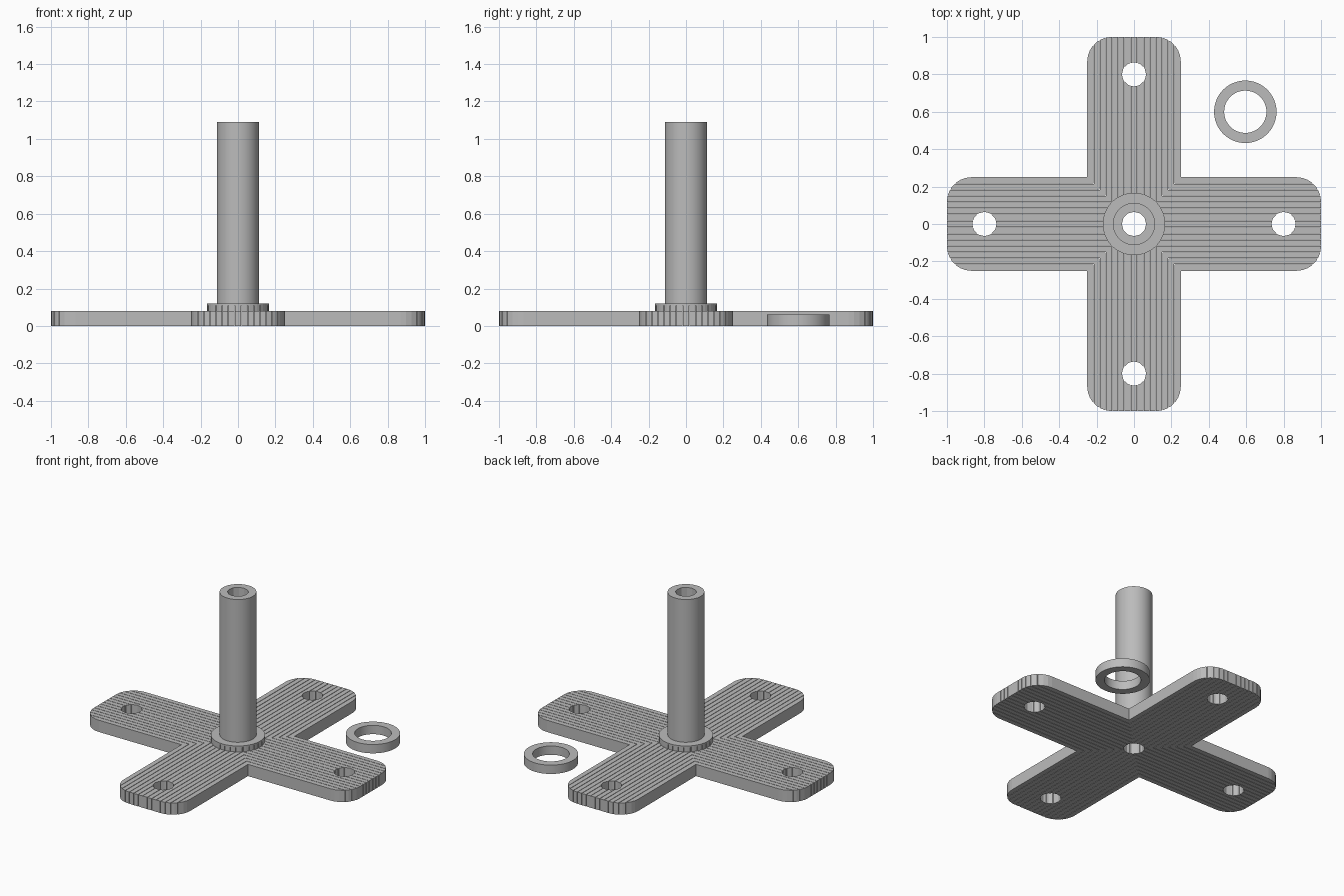
import bpy, bmesh
from math import cos, sin, pi

if "Cube" in bpy.data.objects:
    bpy.data.objects.remove(bpy.data.objects["Cube"])

grey = bpy.data.materials.new("plain grey")
grey.use_nodes = True
grey.diffuse_color = (0.5, 0.5, 0.5, 1)
grey.node_tree.nodes["Principled BSDF"].inputs["Base Color"].default_value = grey.diffuse_color

ARM, CORNER, THICK = 0.25, 0.13, 0.08
BORE, POLE, COLLAR = 0.065, 0.113, 0.167


def finish(name, bm):
    bmesh.ops.recalc_face_normals(bm, faces=bm.faces)
    mesh = bpy.data.meshes.new(name)
    bm.to_mesh(mesh)
    bm.free()
    mesh.materials.append(grey)
    obj = bpy.data.objects.new(name, mesh)
    bpy.context.collection.objects.link(obj)
    return obj


def prism(bm, outline, z0, z1):
    """Extrude a flat outline from z0 to z1."""
    face = bm.faces.new([bm.verts.new((x, y, z0)) for x, y in outline])
    out = bmesh.ops.extrude_face_region(bm, geom=[face])
    top = [v for v in out["geom"] if isinstance(v, bmesh.types.BMVert)]
    bmesh.ops.translate(bm, verts=top, vec=(0, 0, z1 - z0))


def circle(r, n, cx=0, cy=0):
    return [(cx + r * cos(2 * pi * i / n), cy + r * sin(2 * pi * i / n)) for i in range(n)]


def turn(points, quarter):
    for _ in range(quarter):
        points = [(-y, x) for x, y in points]
    return points


def tube(name, outer, inner, z0, z1, sides=48, inner_sides=48):
    """Upright ring with flat ends."""
    obj = None
    bm = bmesh.new()
    prism(bm, circle(outer, sides), z0, z1)
    obj = finish(name, bm)
    bore = bmesh.new()
    prism(bore, circle(inner, inner_sides), z0 - 0.02, z1 + 0.02)
    cut(obj, finish(name + "_bore_cutter", bore))
    return obj


def cut(obj, cutter, keep=False):
    mod = obj.modifiers.new("cut", "BOOLEAN")
    mod.operation, mod.solver, mod.object = "DIFFERENCE", "EXACT", cutter
    bpy.context.view_layer.objects.active = obj
    bpy.ops.object.modifier_apply(modifier=mod.name)
    if not keep:
        bpy.data.objects.remove(cutter)


# Cross-shaped base with rounded arm ends
outline = []
for q in range(4):
    arm = [(ARM, -ARM)]
    for side in (-1, 1):
        arc = [(1 - CORNER + CORNER * cos(a), side * (ARM - CORNER + CORNER * sin(a)))
               for a in [pi / 2 * i / 7 for i in range(8)]]
        arm += arc if side > 0 else arc[::-1]
    outline += turn(arm, q)
bm = bmesh.new()
prism(bm, outline, 0, THICK)
base = finish("cross_base", bm)

# Screw holes in the arms and the middle bore
bm = bmesh.new()
for x, y in [(0, 0), (0.8, 0), (-0.8, 0), (0, 0.8), (0, -0.8)]:
    prism(bm, circle(BORE, 12, x, y), -0.02, THICK + 0.02)
cut(base, finish("hole_cutter", bm))

# Collar, pole and loose ring
collar = tube("collar", COLLAR, BORE, THICK, 0.12, inner_sides=12)
pole = tube("pole", POLE, BORE, 0.12, 1.09, inner_sides=12)
ring = tube("loose_ring", COLLAR, POLE, 0, 0.06)
ring.location = (0.595, 0.6, 0)

# Hairline L-shaped slits nested in each corner of the cross
bm = bmesh.new()
for q in range(4):
    for i in range(7):
        a = 0.0165 + 0.033 * i
        b = a + 0.003
        prism(bm, turn([(a, a), (1.1, a), (1.1, b), (b, b), (b, 1.1), (a, 1.1)], q), -0.02, 0.11)
slits = finish("slit_cutter", bm)
cut(base, slits, keep=True)
cut(collar, slits)

# Smooth the round walls, keep the edges crisp
bpy.ops.object.select_all(action="DESELECT")
for obj in (pole, ring):
    obj.select_set(True)
bpy.context.view_layer.objects.active = pole
bpy.ops.object.shade_smooth_by_angle(angle=pi / 9)
